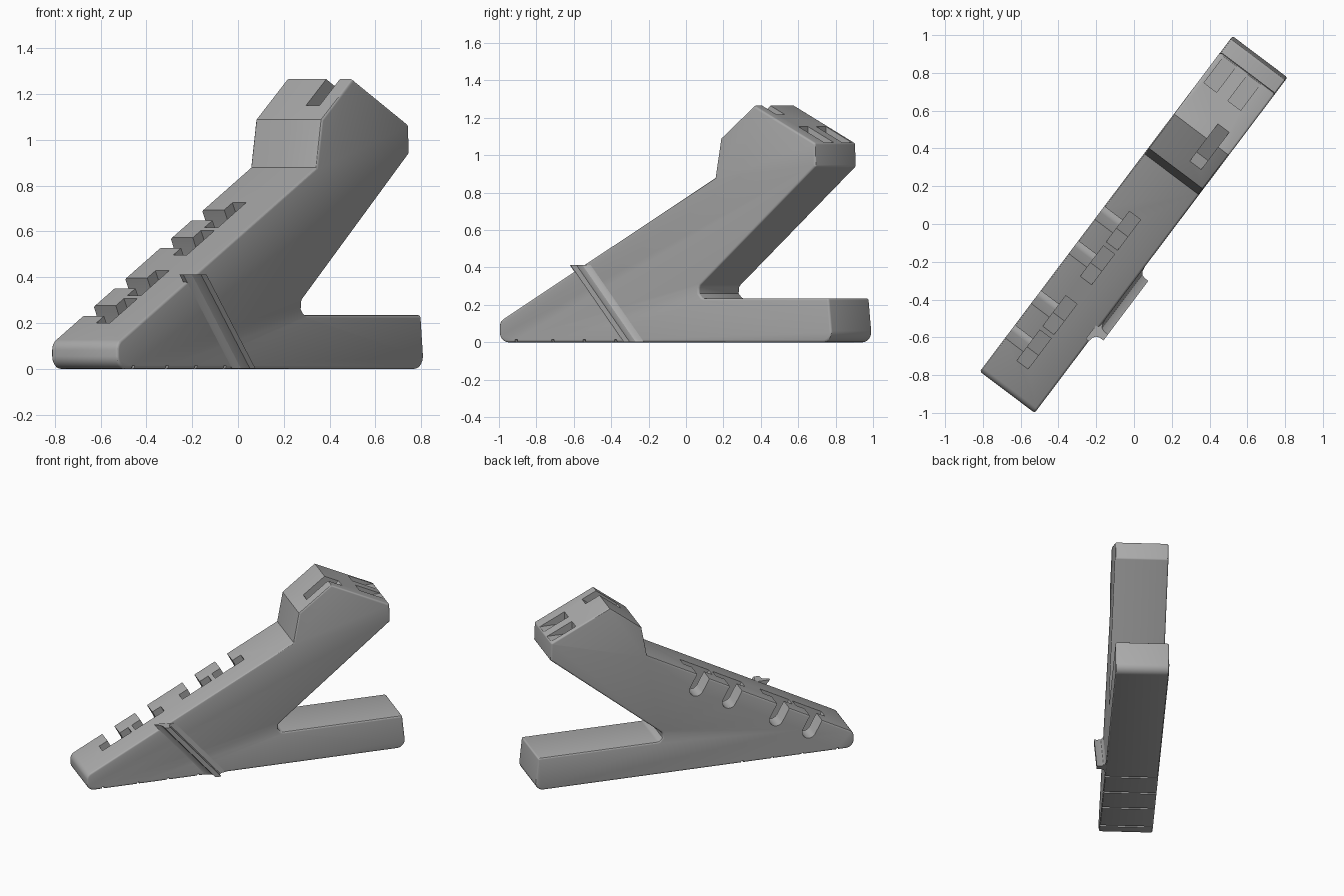
import bpy, bmesh, math
from mathutils import Vector, Matrix

cube = bpy.data.objects.get("Cube")
if cube:
    bpy.data.objects.remove(cube, do_unlink=True)

grey = bpy.data.materials.new("plain_grey")
grey.use_nodes = True
colour = (0.40, 0.40, 0.40, 1)
grey.diffuse_color = colour
grey.node_tree.nodes["Principled BSDF"].inputs["Base Color"].default_value = colour

HALF = 0.182                                   # half thickness of the stand
TURN = Matrix.Rotation(math.radians(53), 4, 'Z')


def finish(bm, name):
    bmesh.ops.recalc_face_normals(bm, faces=bm.faces)
    bm.transform(TURN)
    mesh = bpy.data.meshes.new(name)
    bm.to_mesh(mesh)
    bm.free()
    mesh.materials.append(grey)
    obj = bpy.data.objects.new(name, mesh)
    bpy.context.collection.objects.link(obj)
    return obj


def prism(name, profile, t0, t1, bevel=0):
    """Extrude a (length, height) profile across the thickness."""
    bm = bmesh.new()
    face = bm.faces.new([bm.verts.new((s, -t0, z)) for s, z in profile])
    rims = list(face.edges)
    new = bmesh.ops.extrude_face_region(bm, geom=[face], use_keep_orig=True)["geom"]
    moved = [v for v in new if isinstance(v, bmesh.types.BMVert)]
    bmesh.ops.translate(bm, verts=moved, vec=(0, t0 - t1, 0))
    bmesh.ops.recalc_face_normals(bm, faces=bm.faces)
    if bevel:
        rims += [e for e in new if isinstance(e, bmesh.types.BMEdge)]
        bmesh.ops.bevel(bm, geom=rims, offset=bevel, segments=3,
                        profile=0.5, affect='EDGES')
    return finish(bm, name)


def rounded(corners, steps=6):
    """Round each (s, z, radius) corner of a polygon."""
    out = []
    for i, (s, z, r) in enumerate(corners):
        p = Vector((s, z))
        if not r:
            out.append(p)
            continue
        a = (Vector(corners[i - 1][:2]) - p).normalized()
        b = (Vector(corners[(i + 1) % len(corners)][:2]) - p).normalized()
        half = a.angle(b) / 2
        mid = p + (a + b).normalized() * (r / math.sin(half))
        u = p + a * (r / math.tan(half)) - mid
        v = p + b * (r / math.tan(half)) - mid
        out += [mid + u.lerp(v, k / steps).normalized() * r for k in range(steps + 1)]
    return out


# Main body: nose, ramp, raised head, notch and rear foot
body = prism("stand_body", rounded([
    (-1.115, 0, 0.055), (-1.115, 0.112, 0.05), (0.33, 0.88, 0),
    (0.368, 1.09, 0), (0.593, 1.265, 0), (1.0, 1.065, 0.015),
    (1.005, 0.94, 0.015), (0.148, 0.235, 0.04), (1.09, 0.235, 0.012),
    (1.115, 0, 0.055)]), -HALF, HALF, 0.012)


def cut(cutter):
    mod = body.modifiers.new("cut", 'BOOLEAN')
    mod.operation = 'DIFFERENCE'
    mod.solver = 'EXACT'
    mod.object = cutter
    bpy.context.view_layer.objects.active = body
    bpy.ops.object.modifier_apply(modifier=mod.name)
    bpy.data.objects.remove(cutter, do_unlink=True)


def on_slope(origin, direction, points):
    """Place (along, depth) points on a sloping surface."""
    o, d = Vector(origin), Vector(direction).normalized()
    n = Vector((d.y, -d.x))
    return [o + d * a + n * h for a, h in points]


# Ramp holders: round-bottomed side slot leading into a wider pocket
RAMP = (1.215, 0.65)
for s in (-0.848, -0.62, -0.29, -0.062):
    origin = (s, 0.88 + (s - 0.33) * 0.535)
    r = 0.048
    arc = [(r * math.cos(k * math.pi / 10), 0.10 + r * math.sin(k * math.pi / 10))
           for k in range(11)]
    cut(prism("slot_cutter", on_slope(origin, RAMP, [(r, -0.1)] + arc + [(-r, -0.1)]),
              -0.3, -0.04))
    cut(prism("pocket_cutter", on_slope(origin, RAMP, [
        (-0.115, -0.05), (0.115, -0.05), (0.115, 0.19), (-0.115, 0.19)]), -0.06, 0.014))

# Head slot running over the apex
cut(prism("apex_cutter", on_slope((0.444, 1.149), (0.225, 0.175), [
    (0, -0.2), (0.6, -0.2), (0.6, 0.098), (0, 0.098)]), 0.036, 0.11))

# Level-floored wedges on the rear slope of the head
for t in (-0.154, 0.005):
    cut(prism("wedge_cutter", [(0.82, 1.068), (1.1, 1.068), (1.1, 1.3), (0.82, 1.3)],
              t, t + 0.084))

# Small grooves across the underside
for s in (-1.0, -0.755, -0.545, -0.335):
    cut(prism("groove_cutter", [(s - 0.008, -0.05), (s + 0.008, -0.05),
                                (s + 0.008, 0.014), (s - 0.008, 0.014)], -0.3, 0.3))

# Slanted rib with flared root on the side
half_rib = [(0.07, HALF - 0.02), (0.07, HALF), (0.043, HALF + 0.005),
            (0.027, HALF + 0.016), (0.02, HALF + 0.035), (0.02, HALF + 0.06)]
section = half_rib + [(-s, t) for s, t in reversed(half_rib)]
bm = bmesh.new()
rings = [[bm.verts.new((centre + s, -t, z)) for s, t in section]
         for centre, z in ((-0.215, 0.002), (-0.57, 0.412))]
for ring in rings:
    bm.faces.new(ring)
for i in range(len(section)):
    j = (i + 1) % len(section)
    bm.faces.new((rings[0][i], rings[0][j], rings[1][j], rings[1][i]))
rib = finish(bm, "side_rib")

for obj in (body, rib):
    bpy.ops.object.select_all(action='DESELECT')
    obj.select_set(True)
    bpy.context.view_layer.objects.active = obj
    bpy.ops.object.shade_smooth_by_angle(angle=math.radians(30))
